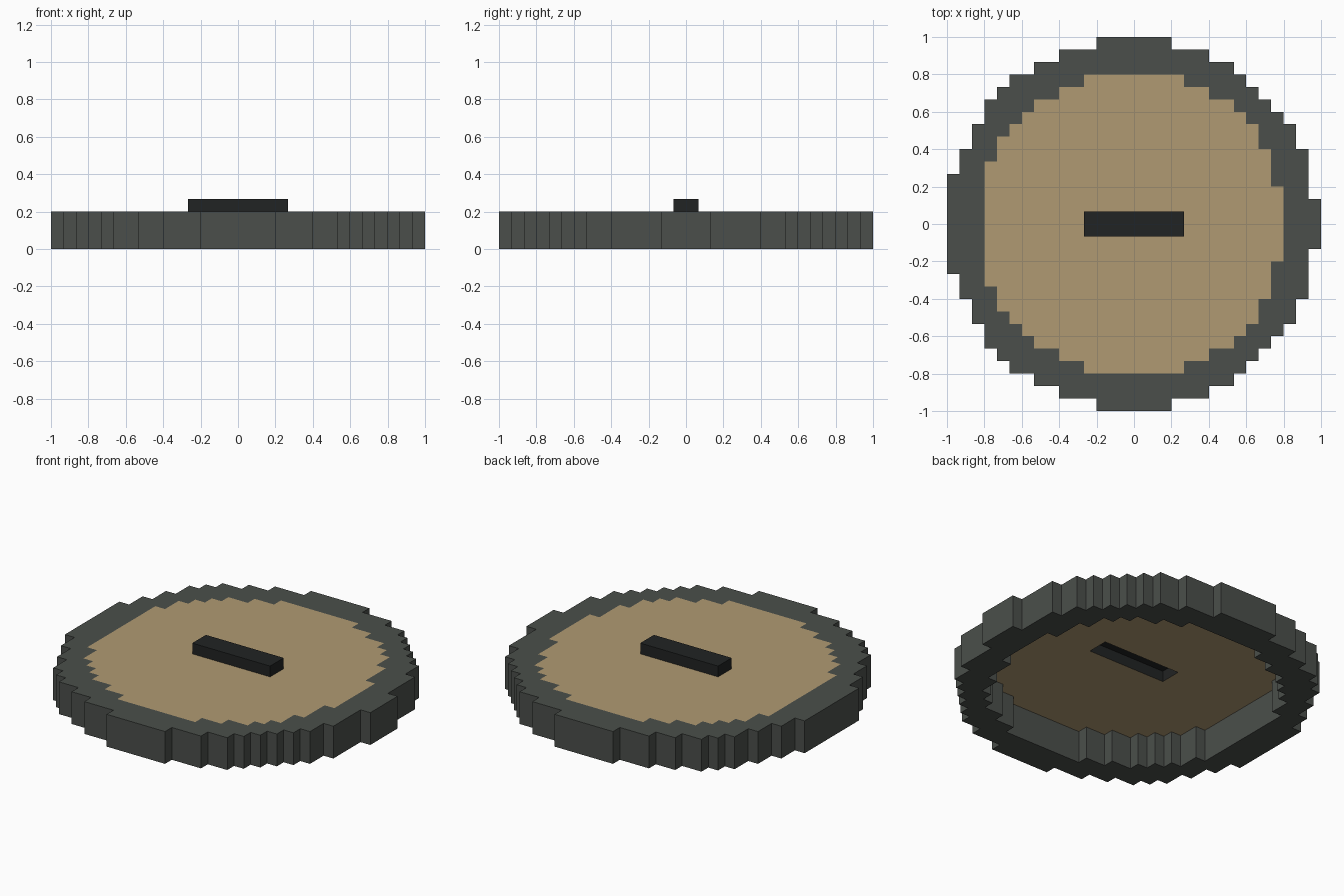
import bpy
import bmesh
from math import radians

cube = bpy.data.objects.get("Cube")
if cube:
    bpy.data.objects.remove(cube, do_unlink=True)

U = 1 / 15          # size of one block
RIM_TOP = 3 * U     # rim height

# Blocks from the centre line to the edge, row by row outward from y = 0
OUTER_RIGHT = [15] * 2 + [14] * 4 + [13] * 2 + [12, 11, 10, 9, 8, 6, 3]
OUTER_LEFT = [15] * 4 + [14] * 2 + [13] * 2 + [12] * 2 + [11, 10, 8, 6, 3]
INNER_RIGHT = [12] * 3 + [11] * 3 + [10] * 2 + [9, 8, 6, 4]
INNER_LEFT = [12] * 5 + [11] * 2 + [10, 9, 8, 6, 4]
BAR = [4]


def cells(left, right):
    """Grid cells of a stepped shape, mirrored front to back."""
    return {(i, j) for row, (a, b) in enumerate(zip(left, right))
            for i in range(-a, b) for j in (row, -1 - row)}


def material(name, colour):
    mat = bpy.data.materials.new(name)
    mat.use_nodes = True
    mat.diffuse_color = (*colour, 1)
    bsdf = next(n for n in mat.node_tree.nodes if n.type == "BSDF_PRINCIPLED")
    bsdf.inputs["Base Color"].default_value = (*colour, 1)
    return mat


def build(name, shape, z, height, mat, open_bottom=False):
    """Fill the cells at height z, merge flat faces, and raise them."""
    bm = bmesh.new()
    for i, j in sorted(shape):
        corners = ((i, j), (i + 1, j), (i + 1, j + 1), (i, j + 1))
        bm.faces.new([bm.verts.new((x * U, y * U, z)) for x, y in corners])
    bmesh.ops.remove_doubles(bm, verts=bm.verts[:], dist=U / 100)
    if height:
        base = bm.faces[:]
        raised = bmesh.ops.extrude_face_region(bm, geom=base, use_keep_orig=True)
        verts = [g for g in raised["geom"] if isinstance(g, bmesh.types.BMVert)]
        bmesh.ops.translate(bm, verts=verts, vec=(0, 0, height))
        bmesh.ops.recalc_face_normals(bm, faces=bm.faces[:])
        if open_bottom:
            bmesh.ops.delete(bm, geom=base, context="FACES")
    bmesh.ops.dissolve_limit(bm, angle_limit=radians(1),
                             verts=bm.verts[:], edges=bm.edges[:])
    mesh = bpy.data.meshes.new(name)
    bm.to_mesh(mesh)
    bm.free()
    mesh.materials.append(mat)
    obj = bpy.data.objects.new(name, mesh)
    bpy.context.collection.objects.link(obj)
    return obj


grey = material("dark_grey", (0.070, 0.078, 0.070))
tan = material("tan", (0.434, 0.323, 0.171))
black = material("near_black", (0.0152, 0.0168, 0.0168))

inner = cells(INNER_LEFT, INNER_RIGHT)
bar = cells(BAR, BAR)

# Stepped rim, hollow underneath the panel
build("rim", cells(OUTER_LEFT, OUTER_RIGHT) - inner, 0, RIM_TOP, grey)
# Thin panel flush with the rim top, open under the handle
build("panel", inner - bar, RIM_TOP, 0, tan)
# Handle bar, hollow from below
build("handle", bar, RIM_TOP, U, black, open_bottom=True)
